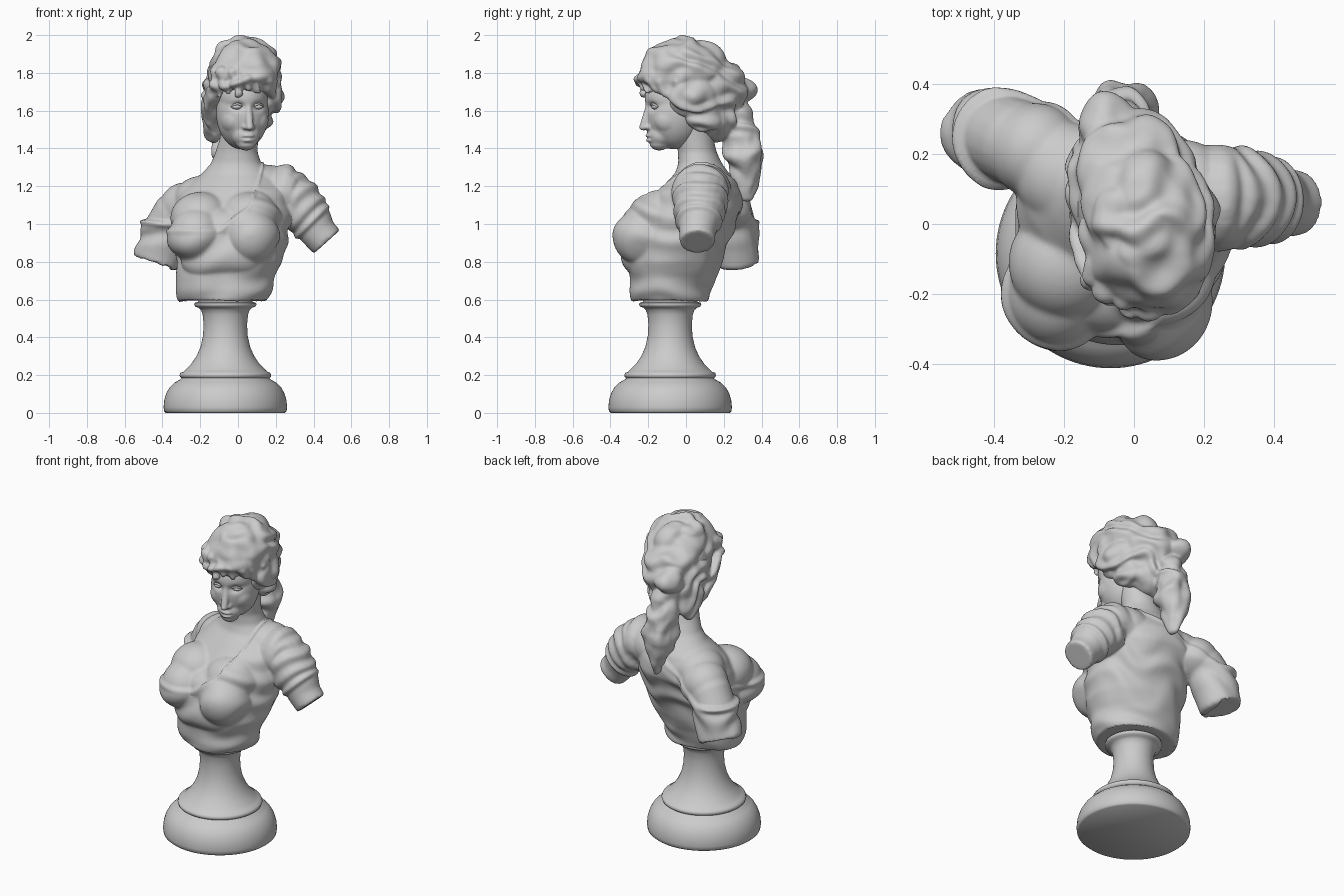
import bpy, bmesh, math
from math import sin, cos, exp, pi
from mathutils import Vector as V, Matrix as M, noise

if "Cube" in bpy.data.objects:
    bpy.data.objects.remove(bpy.data.objects["Cube"])


def smooth(a, b, t):
    t = min(1, max(0, (t - a) / (b - a)))
    return t * t * (3 - 2 * t)


def skin(bm, rings):
    """Closed skin over a list of point rings."""
    loops = [[bm.verts.new(p) for p in r] for r in rings]
    n = len(loops[0])
    for a, b in zip(loops, loops[1:]):
        for i in range(n):
            bm.faces.new((a[i], a[(i + 1) % n], b[(i + 1) % n], b[i]))
    bm.faces.new(loops[0][::-1])
    bm.faces.new(loops[-1])


def loft(bm, sections, yaw=0, n=48):
    """Horizontal oval sections: z, centre x, centre y, radius x, radius y."""
    rot = M.Rotation(math.radians(yaw), 3, 'Z')
    skin(bm, [[rot @ V((rx * cos(2 * pi * i / n), ry * sin(2 * pi * i / n), 0)) + V((cx, cy, z))
               for i in range(n)] for z, cx, cy, rx, ry in sections])


def tube(bm, pts, n=20):
    """Round tube through points x, y, z, radius."""
    rings = []
    for i, p in enumerate(pts):
        t = (V(pts[min(i + 1, len(pts) - 1)][:3]) - V(pts[max(i - 1, 0)][:3])).normalized()
        u = t.cross(V((.3, 1, .2))).normalized()
        w = t.cross(u)
        rings.append([V(p[:3]) + p[3] * (u * cos(2 * pi * k / n) + w * sin(2 * pi * k / n))
                      for k in range(n)])
    skin(bm, rings)


def ball(bm, c, r, yaw=0):
    r = r if isinstance(r, tuple) else (r, r, r)
    mat = M.Translation(c) @ M.Rotation(math.radians(yaw), 4, 'Z') @ M.Diagonal((*r, 1))
    bmesh.ops.create_icosphere(bm, subdivisions=4, radius=1, matrix=mat)


def make(name, bm):
    bmesh.ops.recalc_face_normals(bm, faces=bm.faces)
    me = bpy.data.meshes.new(name)
    bm.to_mesh(me)
    bm.free()
    me.shade_smooth()
    ob = bpy.data.objects.new(name, me)
    bpy.context.collection.objects.link(ob)
    return ob


def fuse(name, bm, voxel, iters, warp):
    """Melt overlapping forms into one surface, then sculpt it along its normals."""
    ob = make(name, bm)
    r = ob.modifiers.new("fuse", 'REMESH')
    r.mode, r.voxel_size, r.use_smooth_shade = 'VOXEL', voxel, True
    s = ob.modifiers.new("soften", 'SMOOTH')
    s.factor, s.iterations = .5, iters
    bpy.context.view_layer.update()
    me = bpy.data.meshes.new_from_object(ob.evaluated_get(bpy.context.evaluated_depsgraph_get()))
    ob.modifiers.clear()
    ob.data = me
    moves = [v.normal * warp(v.co.copy(), v.normal.copy()) for v in me.vertices]
    for v, d in zip(me.vertices, moves):
        v.co += d
    me.shade_smooth()
    return ob


# Turned pedestal
bm = bmesh.new()
profile = [(0, .315), (.008, .324), (.03, .327), (.07, .323), (.105, .312), (.135, .295), (.16, .27),
           (.178, .238), (.184, .232), (.19, .24), (.2, .243), (.212, .238), (.218, .222), (.235, .205),
           (.26, .18), (.3, .153), (.35, .131), (.41, .118), (.47, .115), (.52, .12), (.545, .129),
           (.557, .142), (.562, .158), (.572, .165), (.582, .163), (.588, .145), (.605, .14)]
loft(bm, [(z, -.067, -.084, r, r) for z, r in profile], n=96)
make("pedestal", bm).data.set_sharp_from_angle(angle=math.radians(50))

# Torso, neck, shoulders and cut-off arms
bm = bmesh.new()
loft(bm, [(.595, -.078, -.08, .23, .195), (.65, -.075, -.08, .245, .21), (.72, -.065, -.075, .258, .22),
          (.8, -.045, -.06, .28, .24), (.9, -.035, -.03, .29, .245), (1, -.03, 0, .3, .255),
          (1.08, -.03, .035, .31, .25), (1.16, -.025, .065, .29, .215), (1.22, -.015, .08, .24, .18),
          (1.27, -.01, .085, .18, .14), (1.32, -.01, .075, .135, .115), (1.38, -.008, .06, .112, .102),
          (1.45, .005, .045, .102, .102), (1.55, .015, .03, .1, .1)], yaw=-13)
for x, y in ((-.22, -.195), (.065, -.22)):
    ball(bm, (x, y, .94), (.145, .155, .15))
    ball(bm, (x * .9, y + .085, 1.03), (.16, .16, .14))
ball(bm, (-.085, -.2, .85), (.225, .13, .16), -8)
ball(bm, (-.08, -.16, .97), (.19, .15, .12), -8)
ball(bm, (.13, .09, 1.19), (.13, .14, .125))
ball(bm, (-.28, .21, 1.09), (.135, .135, .13))
ball(bm, (-.19, .14, 1.13), (.15, .15, .125))
tube(bm, [(.15, .08, 1.15, .13), (.235, .075, 1.17, .14), (.3, .075, 1.115, .14), (.35, .07, 1.06, .125),
          (.4, .065, 1.0, .108), (.425, .06, .955, .097), (.47, .06, .905, .094)])
tube(bm, [(-.24, .19, 1.13, .11), (-.33, .23, 1.05, .125), (-.375, .25, .97, .125),
          (-.4, .26, .9, .119), (-.433, .27, .805, .117)])


def drape(p, n):
    """Dress thickness, rolled hem and folds below a slanting neckline."""
    x, y, z = p
    t = smooth(-.15, .2, y)
    front = .985 + .75 * max(0, x + .1) + 2 * max(0, x - .06)
    back = 1.03 + .6 * max(0, x + .33) + 2 * max(0, x - .1)
    d = front * (1 - t) + back * t - z
    fold = .007 * sin(34 * (z - .35 * x + .15 * y) + 5 * noise.noise(p * 4))
    if x > .27:
        along = (V((.405, .065, .995)) - p).dot(V((.7, 0, -.7)))
        s = smooth(.27, .32, x)
        d = min(d, along)
        fold = fold * (1 - s) + .006 * sin(90 * along + 4 * noise.noise(p * 5)) * s
    hem = (.005 + .016 * smooth(-.33, -.42, x)) * exp(-((d - .024) / .016) ** 2)
    if n.z < -.8 and z < .63 or x < -.36 and n.z < -.75 and z < .85:
        return 0
    return smooth(-.006, .02, d) * (.008 + fold * smooth(0, .06, d) + hem)


fuse("draped_torso", bm, .0085, 14, drape)

# Head and face, modelled facing forward and then turned
turn = M.Translation((.01, 0, 0)) @ M.Rotation(math.radians(13), 4, 'Z')
bm = bmesh.new()
ball(bm, (0, .04, 1.72), (.165, .2, .2))
ball(bm, (0, -.06, 1.585), (.138, .155, .19))
ball(bm, (0, -.07, 1.665), (.13, .152, .13))
ball(bm, (0, -.145, 1.433), (.055, .055, .044))
ball(bm, (0, -.14, 1.47), (.075, .07, .065))
ball(bm, (0, -.197, 1.525), (.027, .03, .035))
tube(bm, [(0, -.19, 1.67, .022), (0, -.204, 1.61, .019), (0, -.222, 1.545, .021), (0, -.232, 1.515, .02)])
ball(bm, (0, -.231, 1.512), (.021, .024, .018))
ball(bm, (0, -.198, 1.466), (.034, .022, .014))
ball(bm, (0, -.194, 1.443), (.03, .023, .014))
for s in (-1, 1):
    ball(bm, (s * .02, -.207, 1.512), (.016, .022, .014))
    ball(bm, (s * .066, -.105, 1.55), (.062, .085, .075))


def carve(p, n):
    """Eye sockets, mouth line and mouth corners."""
    if p.y > -.08:
        return 0
    socket = exp(-((abs(p.x) - .056) / .028) ** 2 - ((p.z - 1.622) / .021) ** 2)
    mouth = exp(-(p.x / .036) ** 4 - ((p.z - 1.455) / .006) ** 2)
    under = exp(-(p.x / .03) ** 2 - ((p.z - 1.426) / .008) ** 2)
    return -.019 * socket - .006 * mouth - .004 * under


fuse("head", bm, .006, 9, carve).matrix_world = turn

# Eyes with upper lids
for s, side in ((-1, "left"), (1, "right")):
    bm = bmesh.new()
    ball(bm, (s * .056, -.177, 1.62), (.028, .022, .014))
    tube(bm, [(s * .026, -.189, 1.617, .003), (s * .042, -.199, 1.632, .006), (s * .06, -.196, 1.636, .006),
              (s * .076, -.185, 1.63, .006), (s * .088, -.172, 1.619, .003)], n=10)
    make("eye_" + side, bm).matrix_world = turn

# Hair: swept-up mass, side rolls, fringe and hanging ponytail
bm = bmesh.new()
ball(bm, (.04, -.005, 1.805), (.19, .25, .175), 13)
ball(bm, (.0, .12, 1.72), (.183, .2, .185), 13)
ball(bm, (-.02, .15, 1.56), (.15, .13, .12))
ball(bm, (.15, .04, 1.68), (.09, .14, .11), 13)
ball(bm, (.11, .09, 1.57), (.07, .1, .09))
ball(bm, (-.11, .05, 1.68), (.072, .13, .11), 13)
ball(bm, (-.125, .15, 1.58), (.072, .1, .15))
ball(bm, (-.08, .265, 1.715), (.085, .1, .08))
ball(bm, (.035, -.04, 1.94), (.09, .09, .056))
ball(bm, (-.05, .02, 1.92), (.07, .1, .05))
tube(bm, [(-.06, .22, 1.68, .07), (-.05, .27, 1.57, .08), (-.035, .295, 1.46, .095), (-.03, .305, 1.37, .105),
          (-.03, .315, 1.28, .085), (-.025, .33, 1.2, .055), (-.025, .325, 1.13, .02)])
for k in range(8):
    a = math.radians(-63 + 18 * k)
    low = 1.705 - .05 * abs(sin(a)) + .015 * (k % 2)
    path = [(a - .1, .14, .18, 1.84, .02), (a, .18, .23, 1.795, .036), (a + .05, .188, .243, 1.755, .034),
            (a + .16, .17, .222, low, .016)]
    tube(bm, [(*(turn @ V((rx * sin(b), -ry * cos(b), z))), r) for b, rx, ry, z, r in path], n=12)
for s in (-1, 1):
    roll = [(.13, -.14, 1.76, .03), (.16, -.07, 1.69, .04), (.158, .0, 1.63, .045), (.13, .07, 1.56, .045),
            (.07, .14, 1.5, .04)]
    tube(bm, [(*(turn @ V((s * x, y, z))), r) for x, y, z, r in roll])


def waves(p, n):
    """Wavy locks: flowing back over the head, lengthwise on the ponytail."""
    flow = 46 * (p.z + .45 * p.y) + 8 * noise.noise(p * 5.5)
    tail = 48 * p.x + 14 * p.z + 5 * noise.noise(p * 6)
    k = smooth(1.42, 1.56, p.z)
    return .009 * (k * sin(flow) + (1 - k) * sin(tail)) + .014 * noise.noise(p * 12)


fuse("hair", bm, .008, 7, waves)
